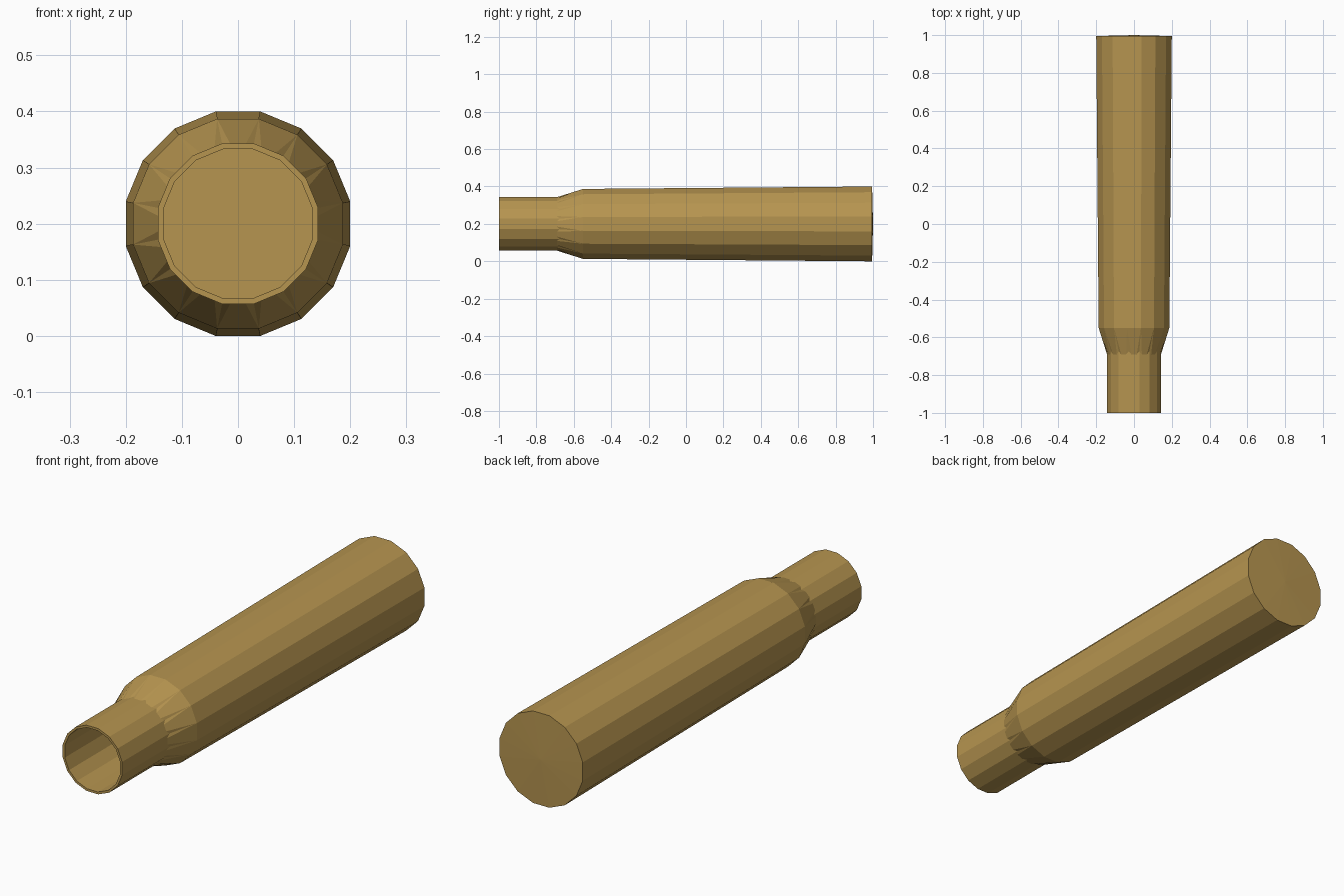
import bpy, bmesh, math

cube = bpy.data.objects.get("Cube")
if cube:
    bpy.data.objects.remove(cube, do_unlink=True)

SIDES = 16
STEP = 2 * math.pi / SIDES
AXIS_Z = 0.2

brass = bpy.data.materials.new("brass")
brass.use_nodes = True
brass.diffuse_color = (0.47, 0.30, 0.08, 1)
brass.node_tree.nodes["Principled BSDF"].inputs["Base Color"].default_value = (0.47, 0.30, 0.08, 1)

bm = bmesh.new()


def ring(y, apothem):
    """Sixteen-sided ring with a flat side on top, at depth y."""
    r = apothem / math.cos(STEP / 2)
    return [bm.verts.new((r * math.cos((k + 0.5) * STEP), y,
                          AXIS_Z + r * math.sin((k + 0.5) * STEP)))
            for k in range(SIDES)]


def bridge(a, b):
    n = len(a)
    for k in range(n):
        bm.faces.new((a[k], a[(k + 1) % n], b[(k + 1) % n], b[k]))


# Main rings: bore floor, bore lip, mouth, neck base, shoulder, rear rim
bore_floor = ring(0.9, 0.133)
bore_lip = ring(-1.0, 0.133)
mouth = ring(-1.0, 0.143)
neck_base = ring(-0.675, 0.143)
shoulder = ring(-0.55, 0.187)
rim = ring(0.995, 0.2)

bridge(bore_floor, bore_lip)
bridge(bore_lip, mouth)
bridge(shoulder, rim)
bm.faces.new(bore_floor)

# Neck sides and shoulder panels, with a small notch at each corner
cuts = []
for k in range(SIDES):
    a, b = neck_base[k].co, neck_base[(k + 1) % SIDES].co
    pair = []
    for t in (0.25, 0.75):
        p = a.lerp(b, t)
        p.y = -0.69
        pair.append(bm.verts.new(p))
    cuts.append(pair)
for k in range(SIDES):
    n = (k + 1) % SIDES
    p, q = cuts[k]
    bm.faces.new((mouth[k], mouth[n], neck_base[n], q, p, neck_base[k]))
    bm.faces.new((p, q, shoulder[n], shoulder[k]))
    bm.faces.new((neck_base[k], p, shoulder[k]))
    bm.faces.new((q, neck_base[n], shoulder[n]))

# Very slightly domed rear cap
centre = bm.verts.new((0, 1.0, AXIS_Z))
for k in range(SIDES):
    bm.faces.new((rim[k], rim[(k + 1) % SIDES], centre))

bmesh.ops.recalc_face_normals(bm, faces=bm.faces[:])
mesh = bpy.data.meshes.new("shell_casing")
bm.to_mesh(mesh)
bm.free()
mesh.materials.append(brass)
casing = bpy.data.objects.new("shell_casing", mesh)
bpy.context.collection.objects.link(casing)
